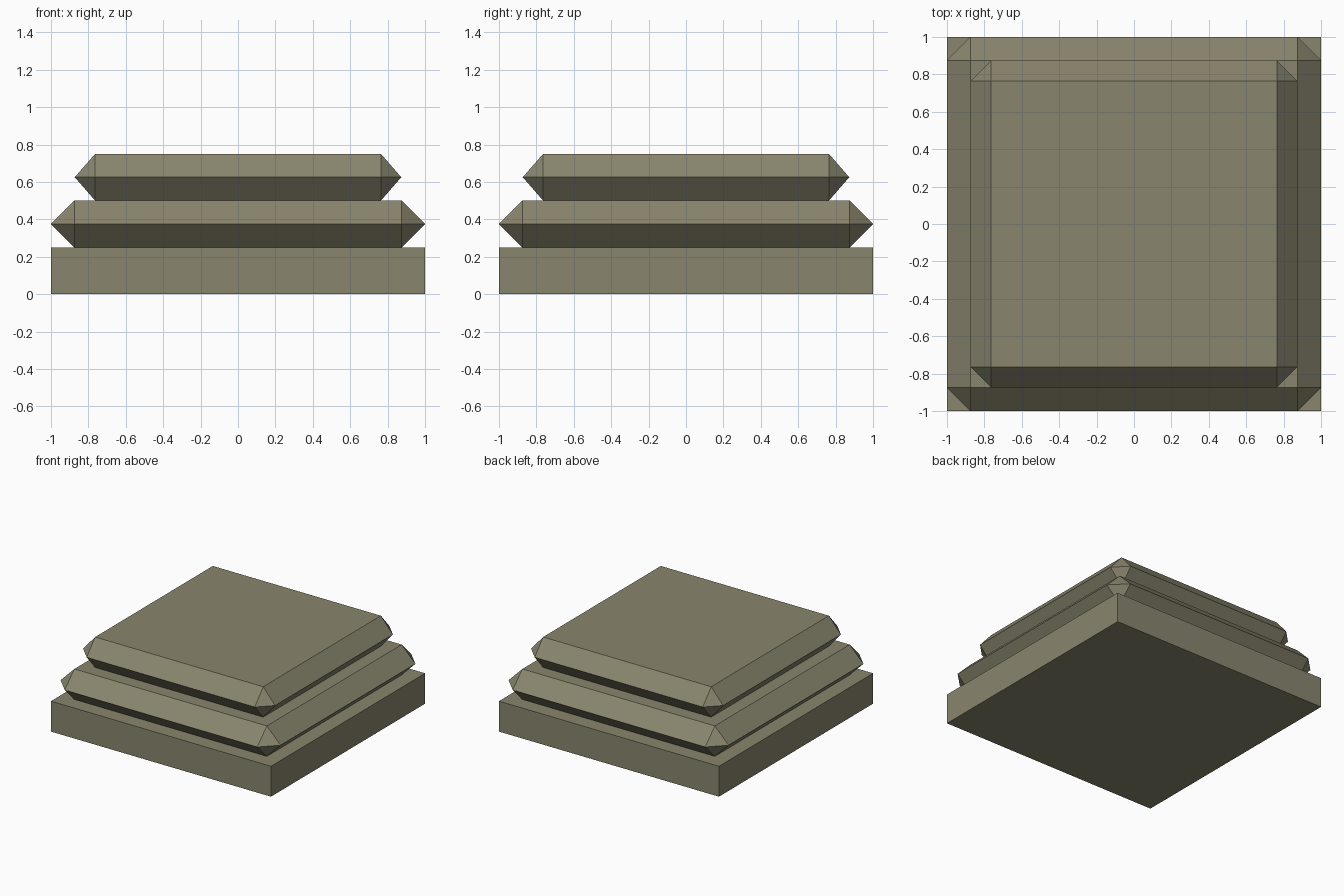
import bpy, bmesh

if "Cube" in bpy.data.objects:
    bpy.data.objects.remove(bpy.data.objects["Cube"])

stone = bpy.data.materials.new("weathered_stone")
stone.diffuse_color = (0.25, 0.235, 0.155, 1)
stone.use_nodes = True
stone.node_tree.nodes["Principled BSDF"].inputs["Base Color"].default_value = stone.diffuse_color


def finish(name, bm):
    bmesh.ops.recalc_face_normals(bm, faces=bm.faces)
    mesh = bpy.data.meshes.new(name)
    bm.to_mesh(mesh)
    bm.free()
    mesh.materials.append(stone)
    bpy.context.collection.objects.link(bpy.data.objects.new(name, mesh))


def plinth(name, half, z0, z1):
    bm = bmesh.new()
    bmesh.ops.create_cube(bm, size=1)
    for v in bm.verts:
        v.co = (v.co.x * 2 * half, v.co.y * 2 * half, z1 if v.co.z > 0 else z0)
    finish(name, bm)


def bevelled_slab(name, half, inner, z0, z1):
    """Slab whose bevels meet at mid height, with cut corners."""
    bm = bmesh.new()
    mid = (z0 + z1) / 2
    for sx in (-1, 1):
        for sy in (-1, 1):
            for x, y, z in ((inner, inner, z0), (inner, inner, z1),
                            (half, inner, mid), (inner, half, mid)):
                bm.verts.new((sx * x, sy * y, z))
    bmesh.ops.convex_hull(bm, input=bm.verts)
    bmesh.ops.dissolve_limit(bm, angle_limit=0.01, verts=bm.verts, edges=bm.edges)
    finish(name, bm)


# Square base, then two stepped bevelled slabs
plinth("base_plinth", 1.0, 0.0, 0.25)
bevelled_slab("lower_slab", 1.0, 0.875, 0.25, 0.5)
bevelled_slab("upper_slab", 0.873, 0.764, 0.5, 0.75)
